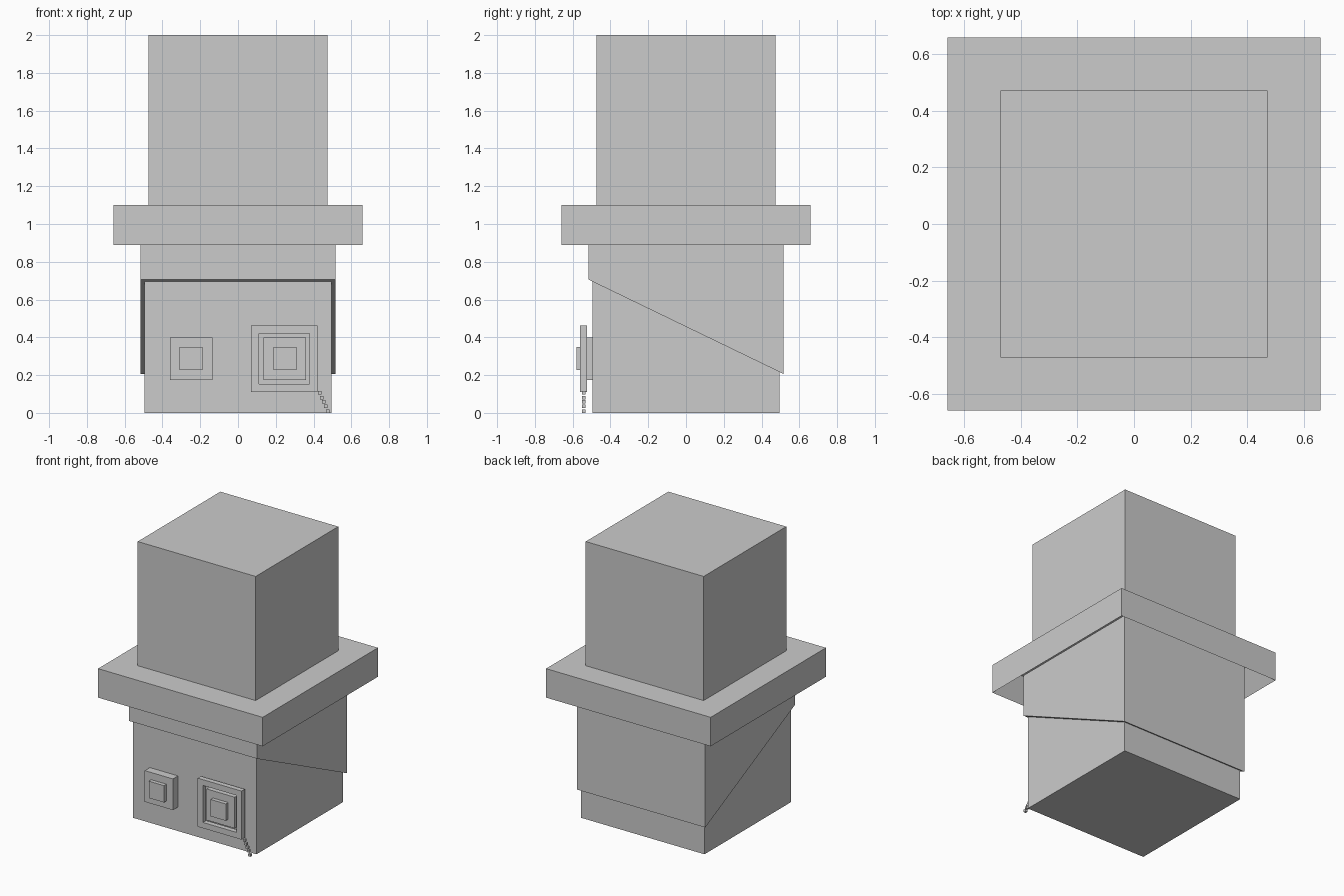
import bpy, bmesh
from mathutils import Vector

if "Cube" in bpy.data.objects:
    bpy.data.objects.remove(bpy.data.objects["Cube"])


def finish(name, bm):
    bmesh.ops.recalc_face_normals(bm, faces=bm.faces)
    mesh = bpy.data.meshes.new(name)
    bm.to_mesh(mesh)
    bm.free()
    obj = bpy.data.objects.new(name, mesh)
    bpy.context.collection.objects.link(obj)
    return obj


def box_bm(lo, hi):
    bm = bmesh.new()
    bmesh.ops.create_cube(bm, size=1)
    lo, hi = Vector(lo), Vector(hi)
    bmesh.ops.scale(bm, vec=hi - lo, verts=bm.verts)
    bmesh.ops.translate(bm, vec=(lo + hi) / 2, verts=bm.verts)
    return bm


def box(name, lo, hi):
    return finish(name, box_bm(lo, hi))


# Head
box("head", (-0.495, -0.495, 0), (0.495, 0.495, 0.99))

# Hair: side profile with slanted lower edge, extruded across x
H = 0.515
bm = bmesh.new()
profile = [(-H, 0.705), (H, 0.207), (H, 1.01), (-H, 1.01)]
face = bm.faces.new([bm.verts.new((-H, y, z)) for y, z in profile])
ext = bmesh.ops.extrude_face_region(bm, geom=[face])
bmesh.ops.translate(bm, vec=(2 * H, 0, 0),
                    verts=[v for v in ext["geom"] if isinstance(v, bmesh.types.BMVert)])
finish("hair", bm)

# Hat brim with a recess underneath, and crown
bm = box_bm((-0.66, -0.66, 0.89), (0.66, 0.66, 1.1))
under = min(bm.faces, key=lambda f: f.calc_center_median().z)
bmesh.ops.inset_region(bm, faces=[under], thickness=0.115)
bmesh.ops.translate(bm, vec=(0, 0, 0.16), verts=under.verts)
finish("hat_brim", bm)
box("hat_crown", (-0.473, -0.473, 1.08), (0.473, 0.473, 2.0))

# Eyes and pupils
EYE_Z = 0.287
for side, x in (("left", -0.248), ("right", 0.248)):
    for part, r, front, back in (("eye", 0.113, -0.553, -0.48),
                                 ("pupil", 0.061, -0.581, -0.54)):
        box(f"{side}_{part}", (x - r, front, EYE_Z - r), (x + r, back, EYE_Z + r))

# Monocle: square ring around the right eye
bm = bmesh.new()
loops = [[bm.verts.new((0.245 + sx * r, y, EYE_Z + sz * r))
          for sx, sz in ((-1, -1), (1, -1), (1, 1), (-1, 1))]
         for r, y in ((0.176, -0.56), (0.176, -0.523), (0.134, -0.523), (0.134, -0.56))]
for i in range(4):
    a, b = loops[i], loops[(i + 1) % 4]
    for j in range(4):
        k = (j + 1) % 4
        bm.faces.new((a[j], a[k], b[k], b[j]))
finish("monocle_frame", bm)

# Chain links hanging from the monocle
for i, (x, z) in enumerate([(0.433, 0.106), (0.444, 0.081), (0.455, 0.058),
                            (0.465, 0.036), (0.476, 0.009)]):
    s = 0.009
    box(f"chain_link_{i + 1}", (x - s, -0.541 - s, z - s), (x + s, -0.541 + s, z + s))
